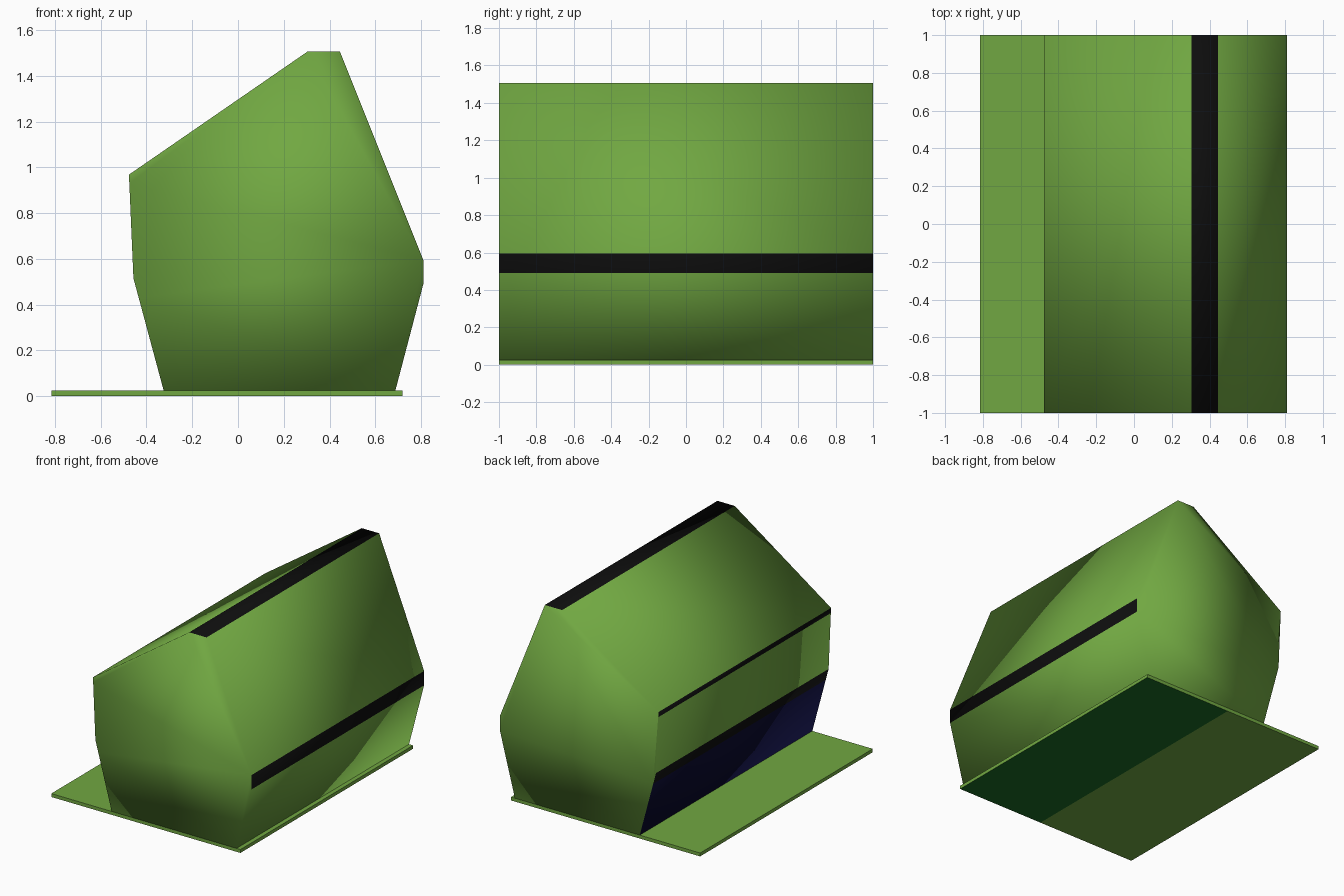
import bpy
import bmesh

cube = bpy.data.objects.get("Cube")
if cube:
    bpy.data.objects.remove(cube, do_unlink=True)


def material(name, color):
    mat = bpy.data.materials.new(name)
    mat.use_nodes = True
    mat.diffuse_color = (*color, 1)
    bsdf = next(n for n in mat.node_tree.nodes if n.type == "BSDF_PRINCIPLED")
    bsdf.inputs["Base Color"].default_value = (*color, 1)
    return mat


GREEN, BLACK, NAVY, DARK = range(4)
materials = [
    material("leaf_green", (0.165, 0.39, 0.054)),
    material("black", (0.004, 0.004, 0.004)),
    material("navy", (0.003, 0.003, 0.03)),
    material("dark_green", (0.01, 0.15, 0.018)),
]


def extrude_profile(name, profile, smooth):
    """Extrude (x, z, colour) points along y; each colour fills the strip to the next point."""
    bm = bmesh.new()
    front = [bm.verts.new((x, -1, z)) for x, z, _ in profile]
    back = [bm.verts.new((x, 1, z)) for x, z, _ in profile]
    count = len(profile)
    for i, (_, _, color) in enumerate(profile):
        j = (i + 1) % count
        face = bm.faces.new((front[i], front[j], back[j], back[i]))
        face.material_index = color
    bm.faces.new(front)
    bm.faces.new(back[::-1])
    for face in bm.faces:
        face.smooth = smooth
    bmesh.ops.recalc_face_normals(bm, faces=bm.faces[:])
    mesh = bpy.data.meshes.new(name)
    bm.to_mesh(mesh)
    bm.free()
    for mat in materials:
        mesh.materials.append(mat)
    obj = bpy.data.objects.new(name, mesh)
    bpy.context.collection.objects.link(obj)
    return obj


# House shell: left wall, roof, ridge strip, right slope and sill, all softly shaded
extrude_profile("house_shell", [
    (-0.325, 0.025, NAVY),
    (-0.434, 0.43, BLACK),
    (-0.457, 0.515, GREEN),
    (-0.475, 0.93, BLACK),
    (-0.477, 0.968, GREEN),
    (0.305, 1.507, BLACK),
    (0.445, 1.507, GREEN),
    (0.81, 0.595, BLACK),
    (0.81, 0.49, GREEN),
    (0.688, 0.025, GREEN),
], True)

# Ground slab with a two-tone underside
extrude_profile("ground_slab", [
    (-0.815, 0, GREEN),
    (-0.815, 0.025, GREEN),
    (0.72, 0.025, GREEN),
    (0.72, 0, DARK),
    (0, 0, GREEN),
], False)
